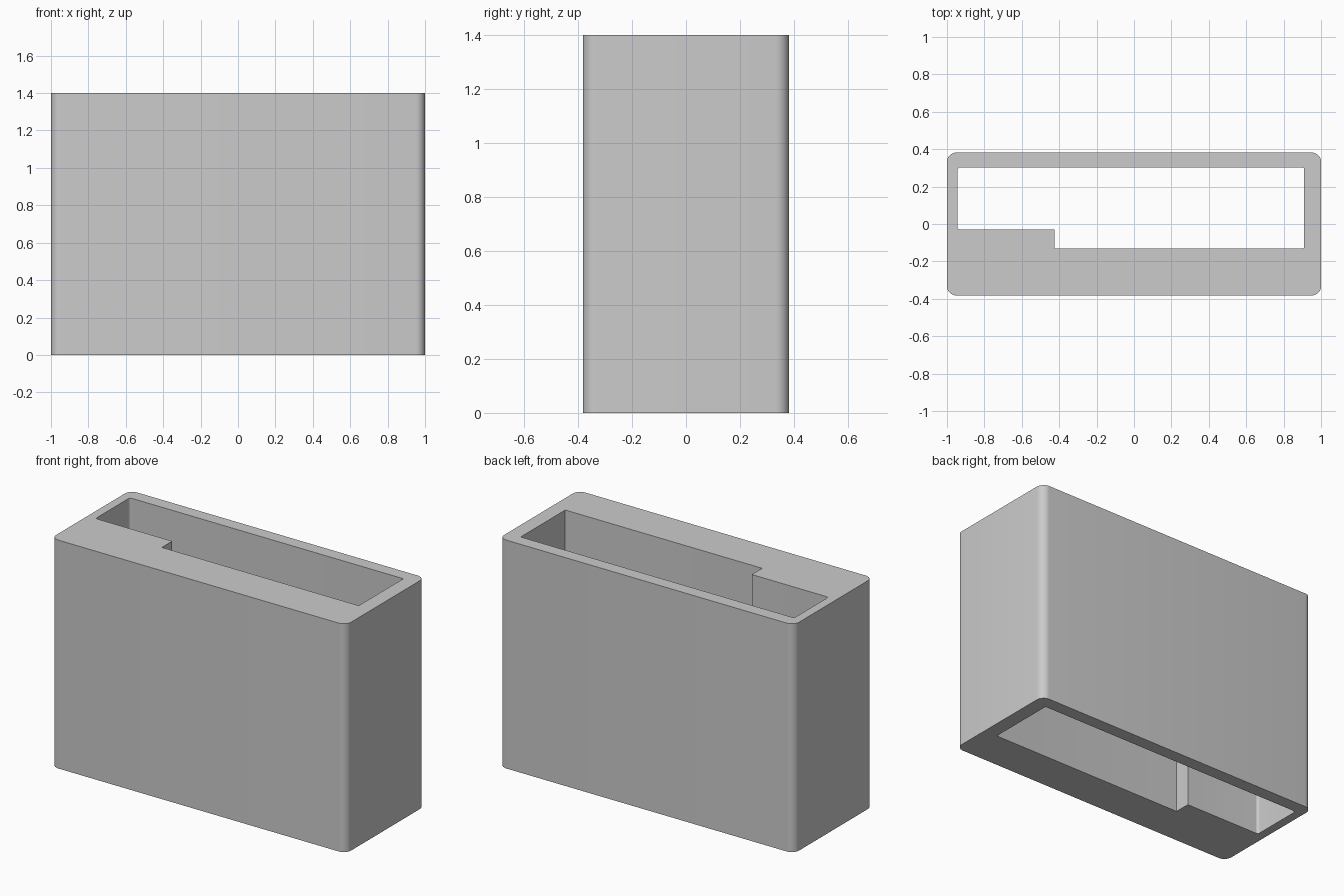
import bpy
import bmesh
from math import cos, sin, pi
from mathutils import Vector

HEIGHT = 1.4
ROUND_STEPS = 8

cube = bpy.data.objects.get("Cube")
if cube:
    bpy.data.objects.remove(cube, do_unlink=True)

grey = bpy.data.materials.new("plain_grey")
grey.use_nodes = True
colour = (0.6, 0.6, 0.6, 1)
grey.diffuse_color = colour
grey.node_tree.nodes["Principled BSDF"].inputs["Base Color"].default_value = colour


def rounded_outline(corners):
    """Turn (x, y, radius) right-angled corners into an outline with arcs."""
    points = []
    for i, (x, y, r) in enumerate(corners):
        corner = Vector((x, y, 0))
        if r == 0:
            points.append(corner)
            continue
        before = (Vector((*corners[i - 1][:2], 0)) - corner).normalized()
        after = (Vector((*corners[(i + 1) % len(corners)][:2], 0)) - corner).normalized()
        centre = corner + (before + after) * r
        for s in range(ROUND_STEPS + 1):
            t = s / ROUND_STEPS * pi / 2
            points.append(centre - after * r * cos(t) - before * r * sin(t))
    return points


# Outer wall and stepped through-slot
outer = rounded_outline([(-1, -0.382, 0.05), (1, -0.382, 0.05),
                         (1, 0.382, 0.05), (-1, 0.382, 0.05)])
slot = rounded_outline([(-0.945, -0.03, 0.016), (-0.425, -0.03, 0),
                        (-0.425, -0.13, 0), (0.91, -0.13, 0.005),
                        (0.91, 0.302, 0.008), (-0.945, 0.302, 0.016)])

# Fill between the outlines, then extrude to full height
bm = bmesh.new()
edges = []
for outline in (outer, slot):
    verts = [bm.verts.new(p) for p in outline]
    edges += [bm.edges.new((verts[i - 1], verts[i])) for i in range(len(verts))]
bmesh.ops.triangle_fill(bm, edges=edges, use_beauty=True, normal=(0, 0, -1))
result = bmesh.ops.extrude_face_region(bm, geom=bm.faces[:], use_keep_orig=True)
top = [g for g in result["geom"] if isinstance(g, bmesh.types.BMVert)]
bmesh.ops.translate(bm, verts=top, vec=(0, 0, HEIGHT))
bmesh.ops.recalc_face_normals(bm, faces=bm.faces[:])

mesh = bpy.data.meshes.new("slotted_block")
bm.to_mesh(mesh)
bm.free()
mesh.materials.append(grey)
block = bpy.data.objects.new("slotted_block", mesh)
bpy.context.collection.objects.link(block)

# Smooth rounded corners, crisp rims
bpy.ops.object.select_all(action="DESELECT")
block.select_set(True)
bpy.context.view_layer.objects.active = block
bpy.ops.object.shade_smooth_by_angle(angle=pi / 6)
